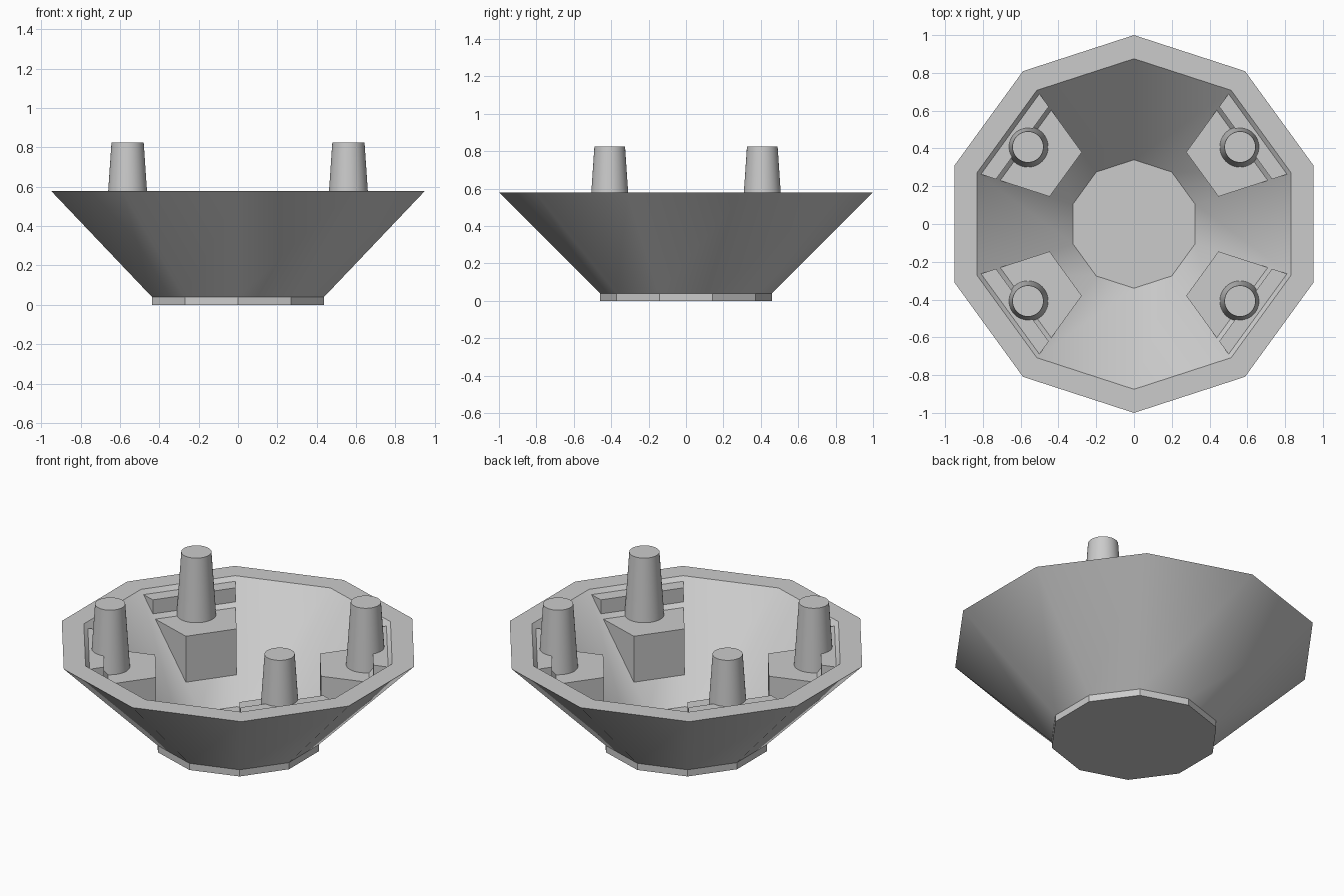
import bpy, bmesh
from math import sin, cos, radians

cube = bpy.data.objects.get("Cube")
if cube:
    bpy.data.objects.remove(cube, do_unlink=True)

grey = bpy.data.materials.new("plain_grey")
grey.use_nodes = True
grey.diffuse_color = (0.6, 0.6, 0.6, 1)
grey.node_tree.nodes["Principled BSDF"].inputs["Base Color"].default_value = (0.6, 0.6, 0.6, 1)

SIDES = 10
POST_ANGLES = (36, 144, 216, 324)


def polar(r, z, deg):
    return (r * cos(radians(deg)), r * sin(radians(deg)), z)


def finish(bm, name):
    bmesh.ops.recalc_face_normals(bm, faces=bm.faces)
    mesh = bpy.data.meshes.new(name)
    bm.to_mesh(mesh)
    bm.free()
    obj = bpy.data.objects.new(name, mesh)
    bpy.context.collection.objects.link(obj)
    mesh.materials.append(grey)
    bpy.ops.object.select_all(action='DESELECT')
    obj.select_set(True)
    bpy.context.view_layer.objects.active = obj
    bpy.ops.object.shade_smooth_by_angle(angle=radians(30))
    return obj


def skin(bm, loops, closed):
    """Bridge matching loops of vertices with quads."""
    n = len(loops[0])
    pairs = list(zip(loops, loops[1:]))
    for a, b in pairs:
        for i in range(n):
            j = (i + 1) % n
            bm.faces.new((a[i], a[j], b[j], b[i]))
    if closed:
        bm.faces.new(loops[0])
        bm.faces.new(loops[-1])


def lathe(name, profile, sides, start=0, centre=(0, 0)):
    bm = bmesh.new()
    loops = []
    for r, z in profile:
        ring = [polar(r, z, start + 360 * i / sides) for i in range(sides)]
        loops.append([bm.verts.new((x + centre[0], y + centre[1], h)) for x, y, h in ring])
    skin(bm, loops, True)
    return finish(bm, name)


# Ten-sided bowl with its short foot, flat rim and inner floor
lathe("bowl", [(0.46, 0), (0.46, 0.04), (1, 0.58), (0.875, 0.58), (0.34, 0.045)],
      SIDES, start=90)

# Stepped wedge mounts on four wall panels, each carrying a tapered post
step_profile = [(0.47, 0.15), (0.47, 0.45), (0.768, 0.45), (0.768, 0.557), (0.88, 0.557)]
for number, angle in enumerate(POST_ANGLES, 1):
    bm = bmesh.new()
    ends = [[bm.verts.new(polar(r, z, angle + half)) for r, z in step_profile]
            for half in (-18, 18)]
    skin(bm, ends, True)
    finish(bm, f"stepped_mount_{number}")

    x, y, _ = polar(0.694, 0, angle)
    lathe(f"post_{number}", [(0.108, 0.44), (0.082, 0.825)], 48, centre=(x, y))
